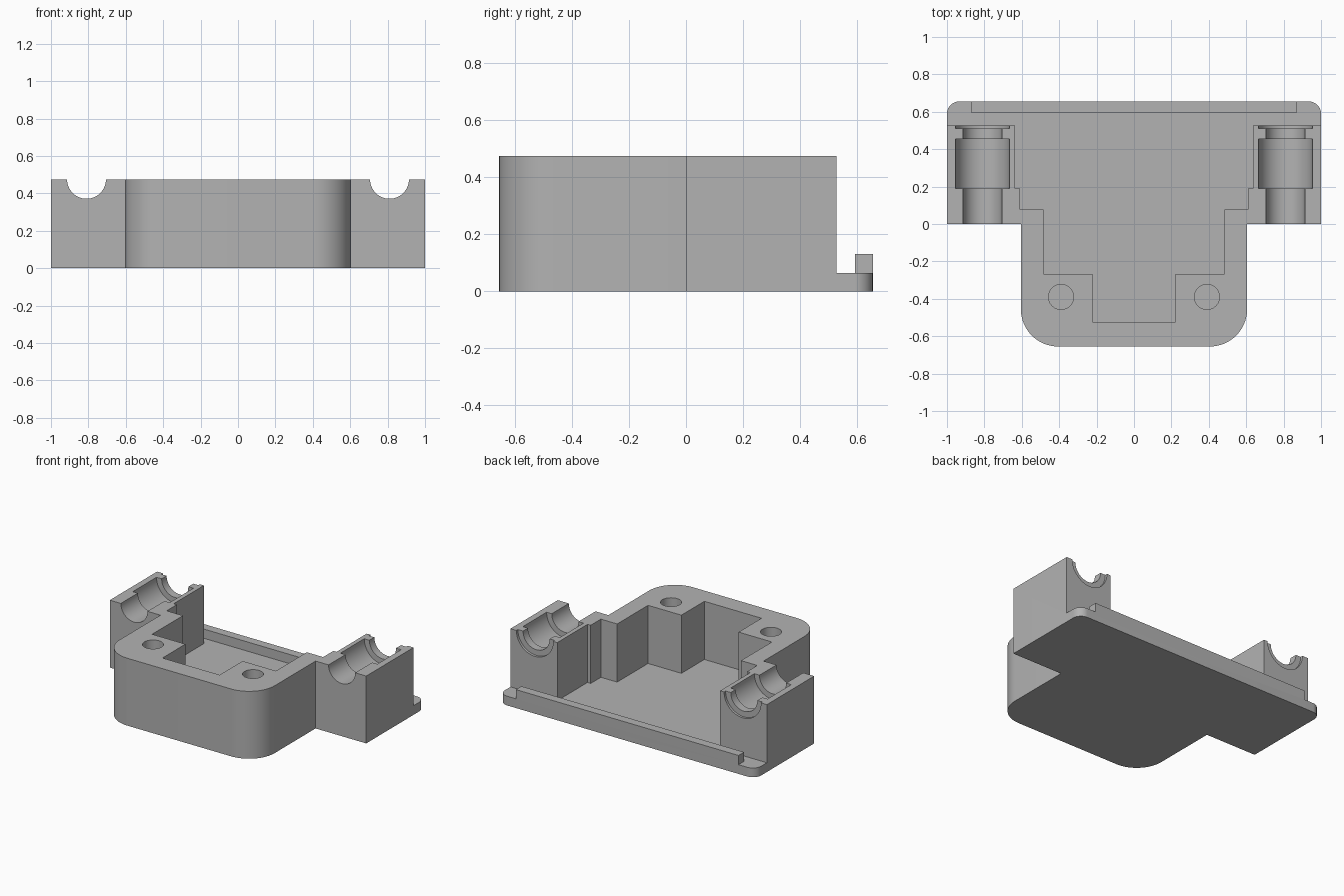
import bpy, bmesh, math

default_cube = bpy.data.objects.get("Cube")
if default_cube:
    bpy.data.objects.remove(default_cube, do_unlink=True)

grey = bpy.data.materials.new("plain grey")
colour = (0.45, 0.45, 0.45, 1)
grey.diffuse_color = colour
grey.use_nodes = True
grey.node_tree.nodes["Principled BSDF"].inputs["Base Color"].default_value = colour


def make_object(name, bm):
    bmesh.ops.recalc_face_normals(bm, faces=bm.faces)
    mesh = bpy.data.meshes.new(name)
    bm.to_mesh(mesh)
    bm.free()
    mesh.materials.append(grey)
    obj = bpy.data.objects.new(name, mesh)
    bpy.context.collection.objects.link(obj)
    return obj


def prism(name, outline, bottom, top):
    bm = bmesh.new()
    face = bm.faces.new([bm.verts.new((x, y, bottom)) for x, y in outline])
    moved = bmesh.ops.extrude_face_region(bm, geom=[face])["geom"]
    verts = [v for v in moved if isinstance(v, bmesh.types.BMVert)]
    bmesh.ops.translate(bm, verts=verts, vec=(0, 0, top - bottom))
    return make_object(name, bm)


def mirrored(half):
    return half + [(-x, y) for x, y in reversed(half)]


def arc(cx, cy, radius, start, end, steps=16):
    angles = [math.radians(start + (end - start) * i / steps) for i in range(steps + 1)]
    return [(cx + radius * math.cos(a), cy + radius * math.sin(a)) for a in angles]


def lathe_y(name, profile, x, z, sides=64):
    # Stack of rings along y, capped at both ends
    bm = bmesh.new()
    rings = []
    for radius, y in profile:
        rings.append([bm.verts.new((x + px, y, z + pz))
                      for px, pz in arc(0, 0, radius, 0, 360, sides)[:-1]])
    for a, b in zip(rings, rings[1:]):
        for i in range(sides):
            j = (i + 1) % sides
            bm.faces.new((a[i], a[j], b[j], b[i]))
    bm.faces.new(rings[0])
    bm.faces.new(rings[-1])
    return make_object(name, bm)


def cut(target, cutter):
    cutter.hide_render = True
    mod = target.modifiers.new("cut", 'BOOLEAN')
    mod.operation = 'DIFFERENCE'
    mod.solver = 'EXACT'
    mod.object = cutter
    bpy.context.view_layer.objects.active = target
    bpy.ops.object.modifier_apply(modifier=mod.name)
    bpy.data.objects.remove(cutter, do_unlink=True)


HEIGHT, FLOOR, LIP, ABOVE = 0.475, 0.065, 0.13, 0.7
FRONT, BACK, WALL_END = -0.655, 0.655, 0.527

# Housing: rounded front body with two side arms and a rounded back edge
half = arc(0.405, FRONT + 0.2, 0.2, -90, 0) + [(0.605, 0), (1, 0)]
half += arc(0.935, BACK - 0.065, 0.065, 0, 90)
housing = prism("housing", mirrored(half), 0, HEIGHT)

# Stepped cavity that opens at the back, leaving the lip strip standing
cavity = [(0.223, -0.523), (0.223, -0.267), (0.483, -0.267), (0.483, 0.077),
          (0.61, 0.077), (0.61, 0.19), (0.635, 0.19), (0.635, WALL_END),
          (1.1, WALL_END), (1.1, 0.75), (0.868, 0.75), (0.868, 0.593)]
cut(housing, prism("cavity_cutter", mirrored(cavity), FLOOR, ABOVE))
cut(housing, prism("lip_cutter", mirrored([(0.9, 0.57), (0.9, 0.8)]), LIP, ABOVE))

# Stepped half-round seats in the arms and screw holes in the front corners
seat = [(0.104, -0.05), (0.104, 0.19), (0.144, 0.19), (0.144, 0.455),
        (0.104, 0.455), (0.104, 0.51), (0.144, 0.51), (0.144, 0.6)]
for side in (-1, 1):
    cut(housing, lathe_y("seat_cutter", seat, side * 0.81, HEIGHT))
    hole = arc(side * 0.39, -0.39, 0.067, 0, 360, 48)[:-1]
    cut(housing, prism("screw_hole_cutter", hole, FLOOR, ABOVE))

bpy.ops.object.select_all(action='DESELECT')
housing.select_set(True)
bpy.context.view_layer.objects.active = housing
bpy.ops.object.shade_smooth_by_angle(angle=math.radians(30))
